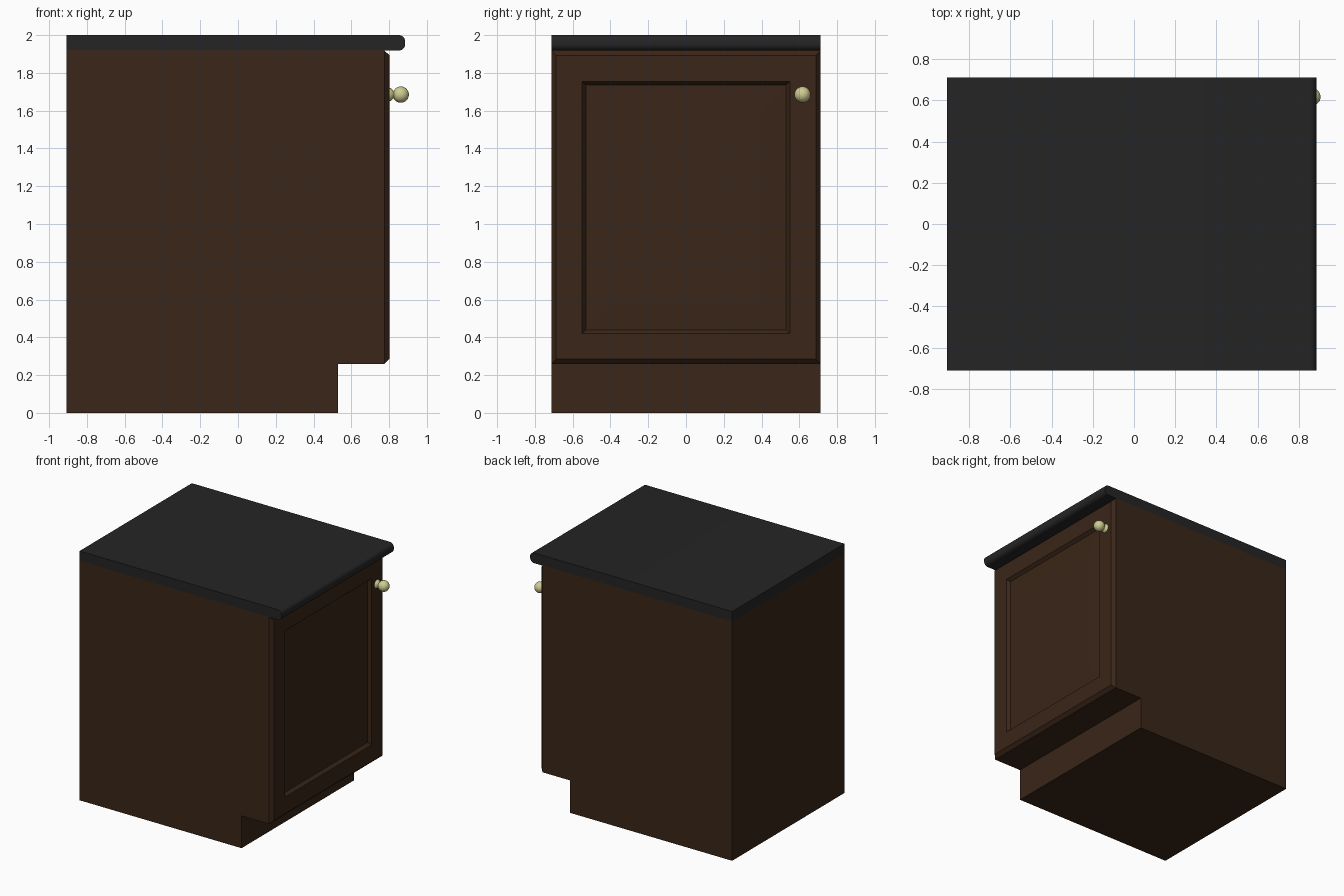
import bpy, bmesh, math

if "Cube" in bpy.data.objects:
    bpy.data.objects.remove(bpy.data.objects["Cube"])


def material(name, rgb):
    m = bpy.data.materials.new(name)
    m.diffuse_color = (*rgb, 1)
    m.use_nodes = True
    m.node_tree.nodes["Principled BSDF"].inputs["Base Color"].default_value = m.diffuse_color
    return m


WOOD = material("dark_wood", (0.042, 0.019, 0.009))
STONE = material("black_counter", (0.018, 0.018, 0.018))
BRASS = material("brass", (0.62, 0.60, 0.28))
HALF = 0.712  # half width along y


def finish(name, bm, mat, smooth=False):
    bmesh.ops.recalc_face_normals(bm, faces=bm.faces)
    me = bpy.data.meshes.new(name)
    bm.to_mesh(me)
    bm.free()
    ob = bpy.data.objects.new(name, me)
    bpy.context.collection.objects.link(ob)
    me.materials.append(mat)
    if smooth:
        bpy.ops.object.select_all(action='DESELECT')
        ob.select_set(True)
        bpy.context.view_layer.objects.active = ob
        bpy.ops.object.shade_smooth_by_angle(angle=math.radians(35))
    return ob


def extrude_y(name, profile, mat, smooth=False):
    bm = bmesh.new()
    f = bm.faces.new([bm.verts.new((x, -HALF, z)) for x, z in profile])
    r = bmesh.ops.extrude_face_region(bm, geom=[f])
    moved = [v for v in r["geom"] if isinstance(v, bmesh.types.BMVert)]
    bmesh.ops.translate(bm, verts=moved, vec=(0, 2 * HALF, 0))
    return finish(name, bm, mat, smooth)


# cabinet body with toe kick
extrude_y("cabinet_body", [(-0.908, 0), (0.53, 0), (0.53, 0.26), (0.775, 0.26),
                           (0.775, 1.92), (-0.908, 1.92)], WOOD)

# countertop with rounded front edge
R, FRONT, Z0, Z1 = 0.034, 0.885, 1.918, 2.0
edge = [(FRONT - R + R * math.cos(a), zc + R * math.sin(a))
        for zc, start in ((Z0 + R, -90), (Z1 - R, 0))
        for a in (math.radians(start + 15 * i) for i in range(7))]
extrude_y("countertop", [(-0.908, Z0)] + edge + [(-0.908, Z1)], STONE, True)

# door: nested rectangular rings (x, half width, bottom, top)
rings = [(0.775, HALF, 0.26, 1.918), (0.802, 0.687, 0.286, 1.893),
         (0.802, 0.55, 0.42, 1.755), (0.778, 0.53, 0.44, 1.735),
         (0.784, 0.395, 0.58, 1.595)]
bm = bmesh.new()
loops = [[bm.verts.new((x, y, z)) for y, z in ((-h, b), (h, b), (h, t), (-h, t))]
         for x, h, b, t in rings]
for a, b in zip(loops, loops[1:]):
    for i in range(4):
        j = (i + 1) % 4
        bm.faces.new((a[i], a[j], b[j], b[i]))
bm.faces.new(loops[-1])
bm.faces.new(loops[0][::-1])
finish("door", bm, WOOD)

# knob: lathed flange, neck and ball around the x axis
CX, BR = 0.862, 0.043
profile = [(0.798, 0), (0.798, 0.036), (0.809, 0.034), (0.817, 0.026), (0.826, 0.018)]
profile += [(CX - BR * math.cos(a), BR * math.sin(a))
            for a in (math.radians(30 + 15 * i) for i in range(10))]
profile += [(CX + BR, 0)]
bm = bmesh.new()
vs = [bm.verts.new((x, 0.617, 1.685 + r)) for x, r in profile]
es = [bm.edges.new(p) for p in zip(vs, vs[1:])]
bmesh.ops.spin(bm, geom=vs + es, cent=(0, 0.617, 1.685), axis=(1, 0, 0),
               angle=math.tau, steps=24)
bmesh.ops.remove_doubles(bm, verts=bm.verts, dist=0.0005)
finish("door_knob", bm, BRASS, True)
